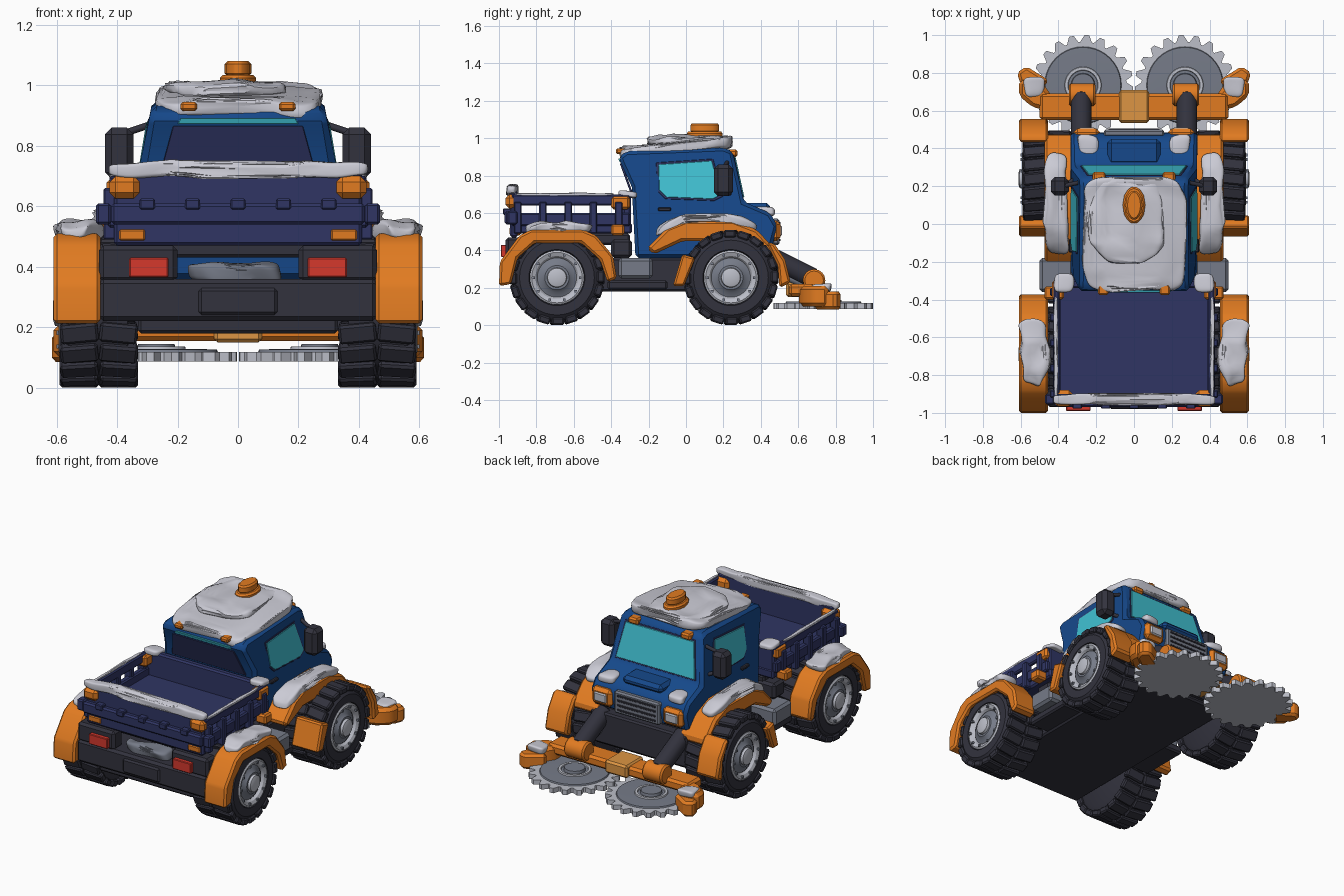
import bpy, bmesh, math
from mathutils import Matrix, Vector, noise

if "Cube" in bpy.data.objects:
    bpy.data.objects.remove(bpy.data.objects["Cube"])

PALETTE = {
    "orange": (.88, .48, .15), "amber": (.86, .58, .27), "blue": (.11, .29, .54),
    "navy": (.20, .22, .39), "rubber": (.21, .21, .25), "steel": (.46, .48, .53),
    "silver": (.73, .74, .78), "snow": (.79, .79, .83), "glass": (.26, .75, .82),
    "red": (.83, .23, .19)}
MATS = {}
for key, rgb in PALETTE.items():
    m = MATS[key] = bpy.data.materials.new(key)
    m.use_nodes = True
    m.diffuse_color = [c ** 2.2 for c in rgb] + [1]
    m.node_tree.nodes["Principled BSDF"].inputs["Base Color"].default_value = m.diffuse_color
parts = []


def finish(name, mat, bm, bevel=0, mirror=False):
    """Turn a bmesh into a named object, bevelled and mirrored across x."""
    bmesh.ops.recalc_face_normals(bm, faces=bm.faces[:])
    if bevel:
        sharp = [e for e in bm.edges if len(e.link_faces) == 2 and e.calc_face_angle() > .4]
        bmesh.ops.bevel(bm, geom=sharp, offset=bevel, segments=1, affect='EDGES', clamp_overlap=True)
    mesh = bpy.data.meshes.new(name)
    bm.to_mesh(mesh)
    bm.free()
    mesh.materials.append(MATS[mat])
    ob = bpy.data.objects.new(name, mesh)
    bpy.context.collection.objects.link(ob)
    if mirror:
        ob.modifiers.new("mirror", 'MIRROR').use_mirror_merge = False
    parts.append(ob)


def solid(name, mat, loop_a, loop_b, bevel=.01, mirror=False):
    """Closed solid between two matching outlines."""
    bm = bmesh.new()
    a, b = [[bm.verts.new(p) for p in loop] for loop in (loop_a, loop_b)]
    bm.faces.new(a)
    bm.faces.new(b[::-1])
    for i in range(len(a)):
        bm.faces.new((a[i - 1], a[i], b[i], b[i - 1]))
    finish(name, mat, bm, bevel, mirror)


def prism(name, mat, profile, inner, outer, bevel=.01, mirror=False):
    """Side profile (y, z) spanned across x; the spans may depend on z."""
    span = lambda v, z: v(z) if callable(v) else v
    solid(name, mat, [(span(inner, z), y, z) for y, z in profile],
          [(span(outer, z), y, z) for y, z in profile], bevel, mirror)


def box(name, mat, xs, ys, zs, bevel=.01, mirror=False):
    (y0, y1), (z0, z1) = ys, zs
    prism(name, mat, [(y0, z0), (y1, z0), (y1, z1), (y0, z1)], xs[0], xs[1], bevel, mirror)


def slab(name, mat, outline, z0, z1, bevel=.01, mirror=False):
    solid(name, mat, [(x, y, z0) for x, y in outline],
          [(x, y, z1) for x, y in outline], bevel, mirror)


def tube(name, mat, p, q, r, sides=16, bevel=.008, mirror=False):
    p, q = Vector(p), Vector(q)
    turn = (q - p).to_track_quat('Z', 'Y')
    ring = [turn @ Vector((r * math.cos(t), r * math.sin(t), 0))
            for t in (math.tau * i / sides for i in range(sides))]
    solid(name, mat, [p + v for v in ring], [q + v for v in ring], bevel, mirror)


def lathe(name, mat, profile, centre, axis='X', steps=40):
    """Spin (radius, height) points about an axis, with a mirrored twin."""
    bm = bmesh.new()
    vs = [bm.verts.new((r, 0, h)) for r, h in profile]
    es = [bm.edges.new(pair) for pair in zip(vs, vs[1:])]
    bmesh.ops.spin(bm, geom=vs + es, axis=(0, 0, 1), cent=(0, 0, 0), steps=steps, angle=math.tau)
    bmesh.ops.remove_doubles(bm, verts=bm.verts[:], dist=.0002)
    turn = Matrix.Rotation(math.pi / 2, 4, 'Y') if axis == 'X' else Matrix()
    bm.transform(Matrix.Translation(centre) @ turn)
    finish(name, mat, bm, 0, True)


def drift(name, centre, half, mirror=False, lump=.025, power=.5, bend=lambda y: 0, mat="snow"):
    """Lumpy rounded mass; bend shifts its height along y."""
    bm = bmesh.new()
    bmesh.ops.create_icosphere(bm, subdivisions=4, radius=1)
    for v in bm.verts:
        shape = Vector([math.copysign(abs(c) ** power, c) * h for c, h in zip(v.co, half)])
        p = Vector(centre) + shape
        wobble = noise.noise_vector(p * 9)
        v.co = p + Vector((wobble.x * lump, wobble.y * lump,
                           wobble.z * min(lump, half[2] * .6) + bend(p.y)))
    finish(name, mat, bm, 0, mirror)


# Chassis, tank and bumpers
box("chassis", "rubber", (-.33, .33), (-.93, .45), (.18, .36))
box("front_bumper", "rubber", (-.34, .34), (.4, .48), (.2, .4))
box("bed_subframe", "rubber", (-.34, .34), (-.88, -.3), (.43, .49))
box("rear_bumper", "rubber", (-.46, .46), (-.97, -.86), (.22, .36), .015)
box("number_panel", "rubber", (-.13, .13), (-.98, -.96), (.24, .33))
box("light_housing", "rubber", (.2, .46), (-.965, -.87), (.35, .47), .015, True)
box("tail_light", "red", (.23, .36), (-.99, -.95), (.365, .43), .004, True)
box("side_tank", "steel", (.32, .5), (-.36, -.18), (.25, .36), .015, True)
box("side_step", "rubber", (.3, .46), (-.42, -.1), (.19, .24), .01, True)
box("battery_case", "rubber", (.28, .42), (-.4, -.29), (.36, .46), .015, True)
drift("bumper_pipe", (0, -.88, .375), (.15, .05, .035), mat="steel")

# Wheels: tyre, tread lugs, rim, hub and bolts
for label, y in (("rear", -.69), ("front", .24)):
    at = (0, y, .255)
    lathe(label + "_tyre", "rubber", [(0, .34), (.19, .34), (.238, .365), (.238, .56), (.2, .59),
                                      (.15, .59), (.14, .56), (0, .56)], at)
    bm = bmesh.new()
    for i in range(20):
        for x, skew in ((.395, .1), (.525, -.1)):
            place = (Matrix.Translation(at) @ Matrix.Rotation(math.tau * i / 20, 4, 'X')
                     @ Matrix.Translation((x, 0, .234)) @ Matrix.Rotation(skew, 4, 'Z'))
            bmesh.ops.create_cube(bm, size=1, matrix=place @ Matrix.Diagonal((.125, .064, .04, 1)))
    finish(label + "_tread", "rubber", bm, .008, True)
    lathe(label + "_rim", "silver", [(.145, .55), (.145, .588), (.135, .594), (.115, .585), (.105, .57)], at)
    lathe(label + "_wheel_disc", "steel", [(.108, .565), (.08, .575), (.065, .59), (0, .59)], at)
    lathe(label + "_hub", "silver", [(.055, .58), (.05, .605), (.03, .612), (0, .612)], at)
    bm = bmesh.new()
    for i in range(10):
        t = math.tau * i / 10
        spot = Matrix.Translation((.593, y + .125 * math.cos(t), .255 + .125 * math.sin(t)))
        bmesh.ops.create_cube(bm, size=.014, matrix=spot)
    finish(label + "_bolts", "steel", bm, 0, True)

# Fenders
prism("rear_fender", "orange",
      [(-1, .21), (-.995, .34), (-.89, .48), (-.83, .51), (-.55, .51), (-.48, .48), (-.39, .37), (-.37, .25),
       (-.42, .23), (-.46, .35), (-.56, .44), (-.81, .44), (-.9, .36), (-.935, .22)], .455, .61, .012, True)
prism("front_fender", "orange",
      [(-.21, .41), (-.1, .52), (0, .56), (.25, .56), (.38, .51), (.48, .4), (.46, .36),
       (.35, .45), (-.02, .45), (-.17, .38)], .28, .475, .015, True)
prism("front_mudguard", "orange",
      [(.43, .44), (.47, .44), (.53, .35), (.56, .23), (.5, .2), (.49, .32)], .455, .61, .012, True)
prism("rear_mudguard", "orange",
      [(-.07, .21), (-.01, .21), (.05, .36), (-.02, .38)], .42, .61, .01, True)
drift("rear_fender_snow", (.53, -.68, .515), (.07, .175, .035), True, .04)
drift("front_fender_snow", (.41, .1, .565), (.066, .27, .03), True, .03,
      bend=lambda y: -max(0, abs(y - .12) - .1) ** 2 * 2)

# Cab shell tapering to the roof
def cab_side(z):
    return .335 - .05 * max(0, (z - .64) / .3)

prism("cab", "blue",
      [(-.27, .36), (.02, .36), (.1, .45), (.46, .42), (.49, .53), (.45, .6), (.31, .66), (.25, .93), (.2, .95),
       (-.32, .93), (-.36, .9), (-.35, .87), (-.29, .74)], lambda z: -cab_side(z), cab_side, .018)
prism("side_window_frame", "navy",
      [(-.16, .87), (.145, .89), (.2, .69), (.15, .665), (-.11, .675), (-.155, .72)],
      lambda z: cab_side(z) - .01, lambda z: cab_side(z) + .004, .002, True)
prism("side_window", "glass",
      [(-.148, .86), (.138, .88), (.188, .7), (.145, .675), (-.105, .685), (-.143, .722)],
      lambda z: cab_side(z) - .01, lambda z: cab_side(z) + .008, .002, True)
box("door_handle", "rubber", (.32, .345), (-.15, -.08), (.61, .63), .005, True)


def plate(name, mat, low, high, wide, narrow, push):
    """Thin pane between two (y, z) heights, wider at the bottom."""
    loop = [(-wide, *low), (wide, *low), (narrow, *high), (-narrow, *high)]
    solid(name, mat, loop, [(x, y + push, z) for x, y, z in loop], .002)


plate("windscreen_frame", "navy", (.302, .675), (.25, .91), .285, .25, .007)
plate("windscreen", "glass", (.303, .685), (.256, .9), .278, .24, .009)
plate("rear_window", "navy", (-.282, .70), (-.342, .865), .26, .215, -.012)
plate("rear_window_glass", "glass", (-.343, .872), (-.35, .892), .2, .19, -.012)
box("hood_panel", "blue", (-.14, .14), (.31, .45), (.6, .655), .02)
box("grille_frame", "steel", (-.16, .16), (.46, .5), (.43, .57), .01)
for i in range(4):
    box(f"grille_slot_{i}", "rubber", (-.135, .135), (.48, .505), (.45 + i * .03, .462 + i * .03), .002)
box("headlight_frame", "orange", (.18, .32), (.42, .505), (.45, .56), .02, True)
box("headlight", "silver", (.205, .295), (.48, .512), (.475, .535), .008, True)
box("front_marker", "orange", (.15, .22), (.2, .275), (.9, .94), .01, True)
box("rear_marker", "orange", (.135, .19), (-.375, -.32), (.915, .945), .008, True)
drift("roof_snow", (0, -.055, .955), (.272, .3, .033), False, .02, .33, lambda y: y * .1)
drift("roof_snow_crown", (-.04, .02, .985), (.2, .22, .028), False, .04)
drift("hood_snow", (.25, .41, .61), (.06, .05, .022), True)

# Beacon
for label, half, z0, z1 in (("base", (.06, .1), .99, 1.035), ("lamp", (.045, .08), 1.03, 1.08)):
    ring = [(half[0] * math.cos(math.tau * i / 12), .1 + half[1] * math.sin(math.tau * i / 12))
            for i in range(12)]
    slab("beacon_" + label, "orange", ring, z0, z1, .01)

# Mirrors on bent arms
box("mirror", "rubber", (.345, .44), (.15, .25), (.69, .86), .022, True)
tube("mirror_arm_top", "rubber", (.29, .22, .87), (.38, .2, .84), .012, 8, .002, True)
tube("mirror_arm_low", "rubber", (.31, .24, .7), (.38, .2, .72), .012, 8, .002, True)

# Cargo bed with slatted sides
box("bed_floor", "navy", (-.41, .41), (-.93, -.29), (.49, .55))
box("bed_headboard", "navy", (-.41, .41), (-.34, -.295), (.5, .7))
box("tailgate", "navy", (-.41, .41), (-.94, -.9), (.47, .72))
box("tailgate_step", "navy", (-.42, .42), (-.97, -.92), (.54, .61))
box("bed_low_rail", "navy", (.39, .43), (-.93, -.3), (.53, .6), .008, True)
box("bed_top_rail", "navy", (.395, .425), (-.93, -.3), (.64, .7), .008, True)
for i in range(5):
    y = -.9 + i * .135
    box(f"bed_post_{i}", "navy", (.395, .445), (y - .02, y + .02), (.49, .66), .006, True)
for i in range(5):
    x = -.3 + i * .15
    box(f"tailgate_clip_{i}", "navy", (x - .025, x + .025), (-.978, -.93), (.59, .625), .005)
box("bed_hinge", "navy", (.42, .47), (-.955, -.9), (.54, .61), .008, True)
box("bed_corner_rear", "orange", (.325, .425), (-.965, -.88), (.625, .7), .02, True)
box("bed_corner_front", "orange", (.37, .435), (-.4, -.3), (.62, .69), .012, True)
box("bed_corner_low", "orange", (.3, .4), (-.945, -.88), (.48, .53), .012, True)
box("bed_bracket", "orange", (.4, .475), (-.4, -.33), (.48, .54), .01, True)
drift("tailgate_snow", (0, -.927, .722), (.43, .03, .026), False, .012, .4)
drift("side_rail_snow", (.412, -.65, .7), (.011, .26, .008), True, .006)
drift("headboard_snow", (.37, -.31, .7), (.05, .05, .018), True, .015)

# Front tool: arms, crossbar, claws and saw discs
tube("lift_arm", "rubber", (.28, .42, .38), (.28, .68, .25), .056, 12, .006, True)
tube("lift_piston", "steel", (.28, .44, .3), (.28, .64, .22), .025, 10, .004, True)
tube("arm_joint", "orange", (.205, .685, .24), (.345, .685, .24), .06, 16, .01, True)
box("crossbar", "orange", (-.5, .5), (.55, .69), (.155, .22), .015)
box("crossbar_block", "amber", (-.08, .08), (.535, .71), (.15, .23), .012)
slab("claw", "orange", [(.43, .67), (.46, .6), (.54, .62), (.61, .68), (.61, .76), (.5, .77)], .1, .21, .02, True)
slab("claw_tip", "orange", [(.45, .76), (.52, .68), (.6, .74), (.62, .8), (.57, .835)], .085, .18, .015, True)
drift("claw_snow", (.535, .725, .2), (.05, .05, .02), True, .02)
teeth = []
for i in range(20):
    for part, r in ((0, .23), (.3, .266), (.6, .266), (.85, .23)):
        t = math.tau * (i + part - .2) / 20
        teeth.append((.27 + r * math.cos(t), .735 + r * math.sin(t)))
slab("saw_blade", "silver", teeth, .087, .118, 0, True)
lathe("saw_disc", "steel", [(.205, .115), (.2, .126), (.15, .128), (0, .128)], (.27, .735, 0), 'Z')
lathe("saw_ring", "silver", [(.1, .12), (.095, .136), (.08, .136), (.075, .12)], (.27, .735, 0), 'Z')
lathe("saw_hub", "steel", [(.065, .12), (.06, .145), (0, .145)], (.27, .735, 0), 'Z')

# Smooth curved surfaces while keeping hard edges
bpy.ops.object.select_all(action='DESELECT')
for ob in parts:
    ob.select_set(True)
bpy.context.view_layer.objects.active = parts[0]
bpy.ops.object.shade_smooth_by_angle(angle=math.radians(32))
